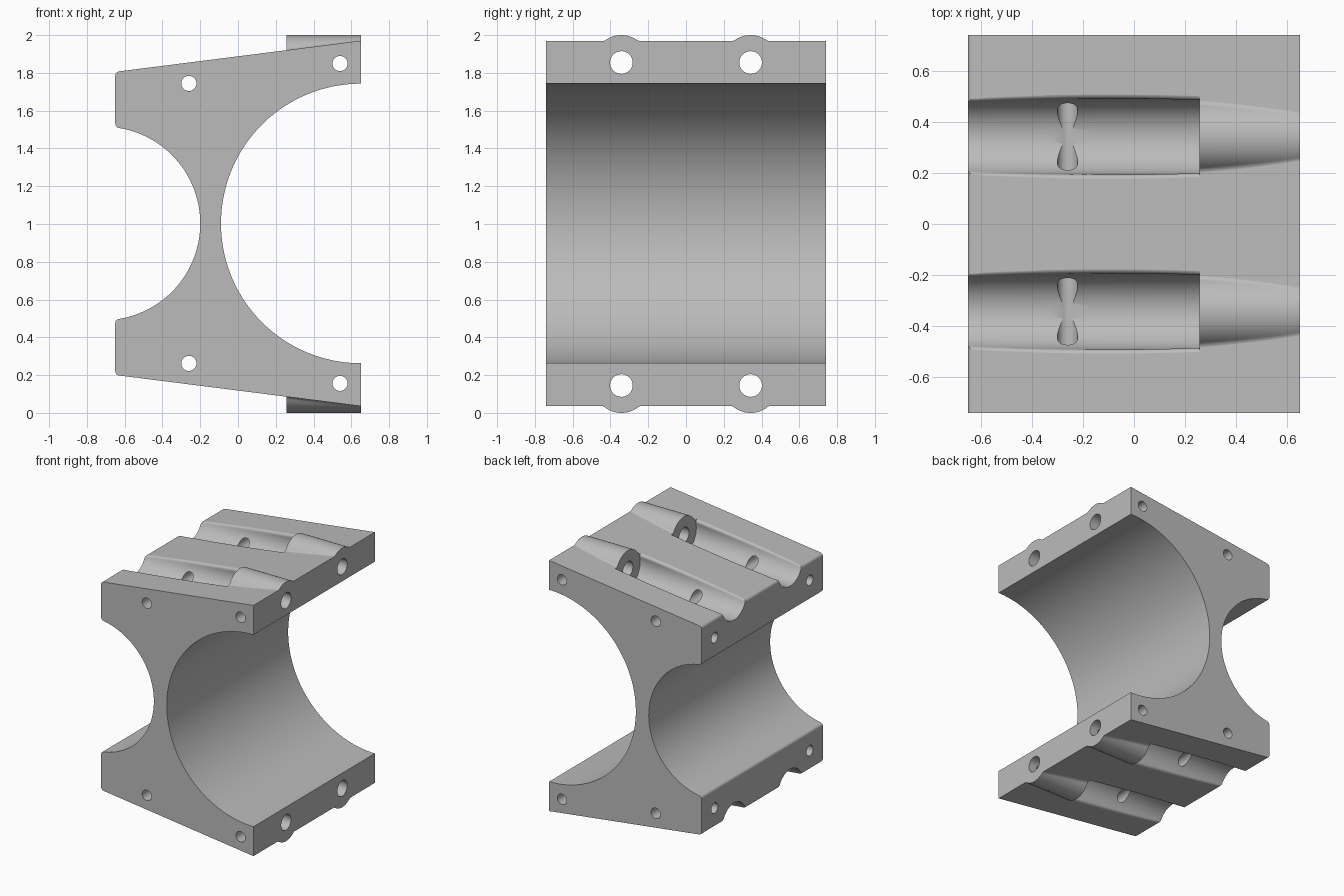
import bpy, bmesh, math
from math import pi, sin, cos, atan2, sqrt

if "Cube" in bpy.data.objects:
    bpy.data.objects.remove(bpy.data.objects["Cube"])

CZ = 1.003          # mid height of the body
AX_Y, AX_Z = 0.342, 0.855   # bolt axis: sideways offset, offset from z = 1

grey = bpy.data.materials.new("light_grey")
grey.diffuse_color = (0.5, 0.5, 0.5, 1)
grey.use_nodes = True
grey.node_tree.nodes["Principled BSDF"].inputs["Base Color"].default_value = grey.diffuse_color


def loft(name, rings):
    """Solid through a list of equal-length closed rings."""
    bm = bmesh.new()
    vs = [[bm.verts.new(p) for p in r] for r in rings]
    n = len(vs[0])
    for a, b in zip(vs, vs[1:]):
        for i in range(n):
            j = (i + 1) % n
            bm.faces.new((a[i], a[j], b[j], b[i]))
    bm.faces.new(vs[0])
    bm.faces.new(vs[-1])
    bmesh.ops.recalc_face_normals(bm, faces=bm.faces[:])
    me = bpy.data.meshes.new(name)
    bm.to_mesh(me)
    bm.free()
    me.materials.append(grey)
    ob = bpy.data.objects.new(name, me)
    bpy.context.collection.objects.link(ob)
    return ob


def rod(axis, a, b, u, v, r, n=40):
    """Cylinder along x or y from a to b, centred at u, v on the other axes."""
    def ring(t):
        pts = [(u + r * cos(2 * pi * i / n), v + r * sin(2 * pi * i / n)) for i in range(n)]
        return [(t, p, q) if axis == "x" else (p, t, q) for p, q in pts]
    return loft("hole_cutter", [ring(a), ring(b)])


def combine(base, tool, op):
    m = base.modifiers.new("bool", "BOOLEAN")
    m.operation, m.solver, m.object = op, "EXACT", tool
    bpy.context.view_layer.objects.active = base
    bpy.ops.object.modifier_apply(modifier=m.name)
    bpy.data.objects.remove(tool, do_unlink=True)


def arc(cx, cy, r, a, b, n):
    return [(cx + r * cos(a + (b - a) * i / n), cy + r * sin(a + (b - a) * i / n)) for i in range(n + 1)]


def round_corner(p, q, r, n=5):
    """Soft corner from p to r around q."""
    return [tuple((1 - t) ** 2 * p[k] + 2 * t * (1 - t) * q[k] + t * t * r[k] for k in (0, 1))
            for t in [i / n for i in range(n + 1)]]


def slope(x):
    """Height of the sloping top above mid height."""
    return 0.8025 + (x + 0.65) * 0.1645 / 1.3


def groove_section(t):
    f, r, c = 0.02, 0.149, AX_Z
    t += 0.0005
    fz = t - f
    w = sqrt((r + f) ** 2 - (fz - c) ** 2)
    half = [(w, t + 0.2)]
    half += arc(w, fz, f, pi / 2, atan2(c - fz, -w) % (2 * pi), 6)
    half += arc(0, c, r, atan2(fz - c, w), -pi / 2, 20)[1:]
    return half


def boss_section(t):
    f, r, c = 0.03, 0.145, AX_Z
    t -= 0.0005
    fz = t + f
    w = sqrt((r + f) ** 2 - (fz - c) ** 2)
    half = [(w, t - 0.05)]
    half += arc(w, fz, f, -pi / 2, atan2(c - fz, -w), 6)
    half += arc(0, c, r, atan2(fz - c, w), pi / 2, 14)[1:]
    return half


def sweep(name, section, x0, x1, y, s, n=12):
    rings = []
    for i in range(n + 1):
        x = x0 + (x1 - x0) * i / n
        half = section(slope(x) + s * (CZ - 1))
        full = half + [(-p, q) for p, q in reversed(half[:-1])]
        rings.append([(x, y + p, 1 + s * q) for p, q in full])
    return loft(name, rings)


# Body: hourglass side profile, upper half then mirrored lower half
lr, lx = 0.512, -0.712
end = math.acos((-0.628 - lx) / lr)
upper = arc(lx, 0, lr, 0, end, 32)
upper += round_corner(upper.pop(), (-0.65, 0.5085), (-0.65, 0.53))
upper += round_corner((-0.65, 0.78), (-0.65, 0.8025), (-0.628, slope(-0.628)))
upper += [(0.65, slope(0.65))]
upper += arc(0.65, 0, 0.74, pi / 2, pi, 48)
profile = upper + [(x, -z) for x, z in reversed(upper[1:-1])]
body = loft("bearing_block", [[(x, y, CZ + z) for x, z in profile] for y in (-0.74, 0.74)])

# Bolt bosses, then grooves that end at the boss faces
sides = [(y, s) for s in (1, -1) for y in (AX_Y, -AX_Y)]
for y, s in sides:
    combine(body, sweep("bolt_boss", boss_section, 0.2, 0.65, y, s), "UNION")
for y, s in sides:
    combine(body, sweep("groove_cutter", groove_section, -0.75, 0.256, y, s), "DIFFERENCE")

# Bolt holes through the bosses and blind screw holes in the narrow end
for y, s in sides:
    combine(body, rod("x", 0.22, 0.8, y, 1 + s * AX_Z, 0.06), "DIFFERENCE")
    combine(body, rod("x", -0.8, -0.3, math.copysign(0.58, y), CZ + s * 0.657, 0.04), "DIFFERENCE")

# Cross holes running the whole depth
for s in (1, -1):
    for x, z in ((-0.26, 0.741), (0.54, 0.8465)):
        combine(body, rod("y", -0.9, 0.9, x, CZ + s * z, 0.04), "DIFFERENCE")

# Smooth shading with crisp edges
bpy.ops.object.select_all(action="DESELECT")
body.select_set(True)
bpy.context.view_layer.objects.active = body
bpy.ops.object.shade_smooth_by_angle(angle=math.radians(30))
wn = body.modifiers.new("weighted_normals", "WEIGHTED_NORMAL")
wn.keep_sharp = True
